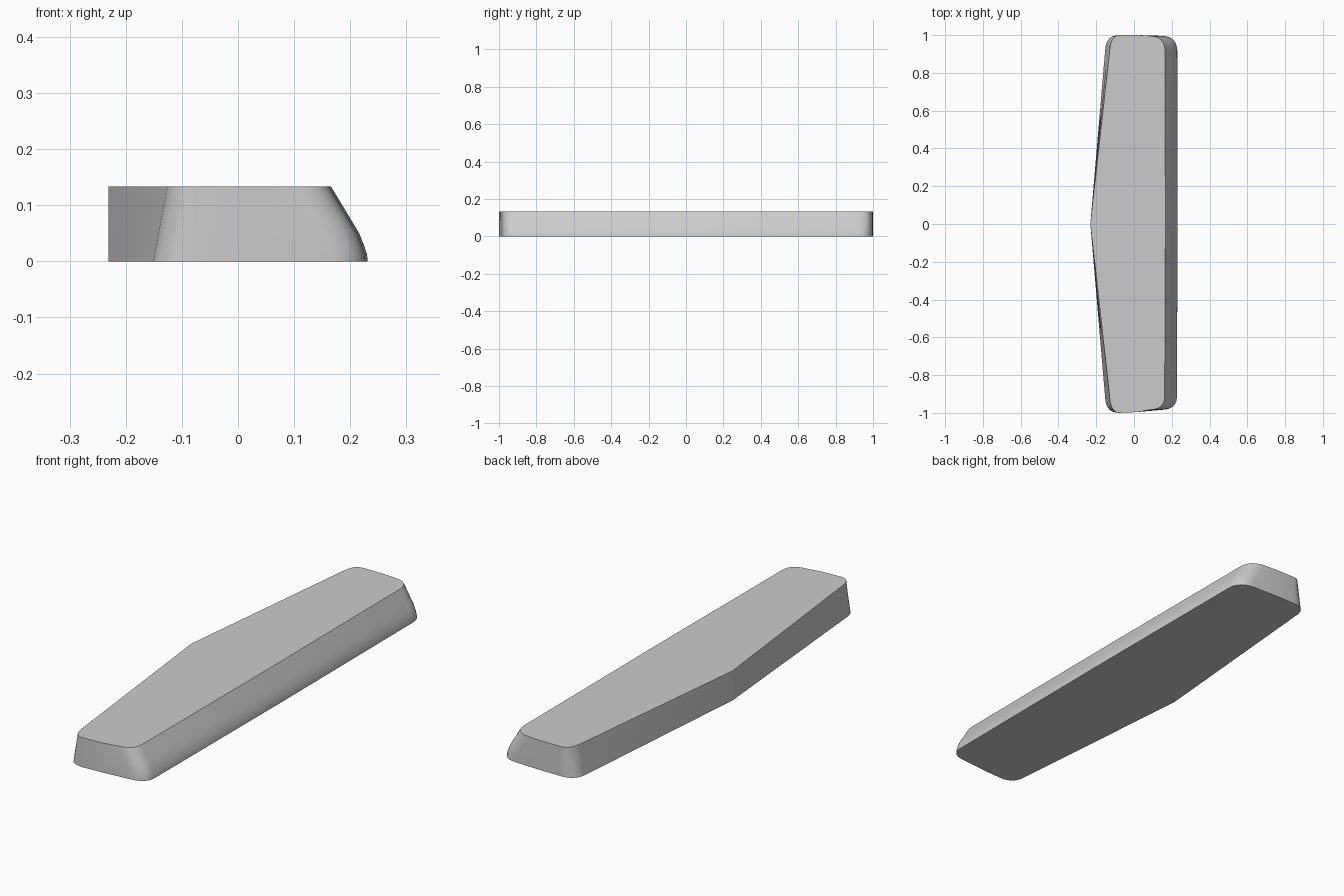
import bpy, bmesh, math

if "Cube" in bpy.data.objects:
    bpy.data.objects.remove(bpy.data.objects["Cube"], do_unlink=True)

grey = bpy.data.materials.new("plain grey")
grey.use_nodes = True
colour = (0.6, 0.6, 0.6, 1)
grey.diffuse_color = colour
grey.node_tree.nodes["Principled BSDF"].inputs["Base Color"].default_value = colour

HEIGHT = 0.133
STEPS = 6


def rounded_corner(start, corner, end):
    """Quadratic arc between two outline points."""
    return [tuple((1 - t) ** 2 * a + 2 * t * (1 - t) * b + t * t * c
                  for a, b, c in zip(start, corner, end))
            for t in (i / STEPS for i in range(STEPS + 1))]


def half_outline(side_x, left_x, slump):
    """One end of the outline, from the sloped side round to the kinked wall."""
    side = rounded_corner((side_x, 0.92), (side_x - 0.003, 0.993 - slump),
                          (side_x - 0.08, 0.996 - slump))
    left = rounded_corner((-0.075, 1), (left_x + 0.01, 1), (left_x, 0.94))
    return side + [(0.02, 1 - slump * 0.4)] + left


def outline(side_x, left_x):
    back = half_outline(side_x - 0.002, left_x, 0)
    front = [(x, -y) for x, y in half_outline(side_x - 0.004, left_x, 0.012)]
    return back + [(-0.231, 0)] + front[::-1] + [(side_x, 0)]


# Sloped side: height, side position
profile = [(0, 0.231), (0.012, 0.23), (0.03, 0.224), (0.05, 0.216),
           (0.07, 0.204), (HEIGHT, 0.166)]

bm = bmesh.new()
rings = []
for z, side_x in profile:
    left_x = -0.151 + 0.025 * z / HEIGHT
    rings.append([bm.verts.new((x, y, z)) for x, y in outline(side_x, left_x)])

# Walls between the rings, then flat top and base
for low, high in zip(rings, rings[1:]):
    for i in range(len(low)):
        j = (i + 1) % len(low)
        bm.faces.new((low[i], low[j], high[j], high[i]))
bm.faces.new(rings[-1])
bm.faces.new(rings[0][::-1])
bmesh.ops.recalc_face_normals(bm, faces=bm.faces)

mesh = bpy.data.meshes.new("bevelled_bar")
bm.to_mesh(mesh)
bm.free()
mesh.materials.append(grey)
bar = bpy.data.objects.new("bevelled_bar", mesh)
bpy.context.collection.objects.link(bar)

# Smooth rounded walls, with crisp rims and wall kink
bpy.ops.object.select_all(action="DESELECT")
bar.select_set(True)
bpy.context.view_layer.objects.active = bar
bpy.ops.object.shade_smooth_by_angle(angle=math.radians(30))
# The kink in the wall is shallow, so its edge is marked by hand
for edge in mesh.edges:
    if all(mesh.vertices[v].co.x < -0.22 for v in edge.vertices):
        edge.use_edge_sharp = True
